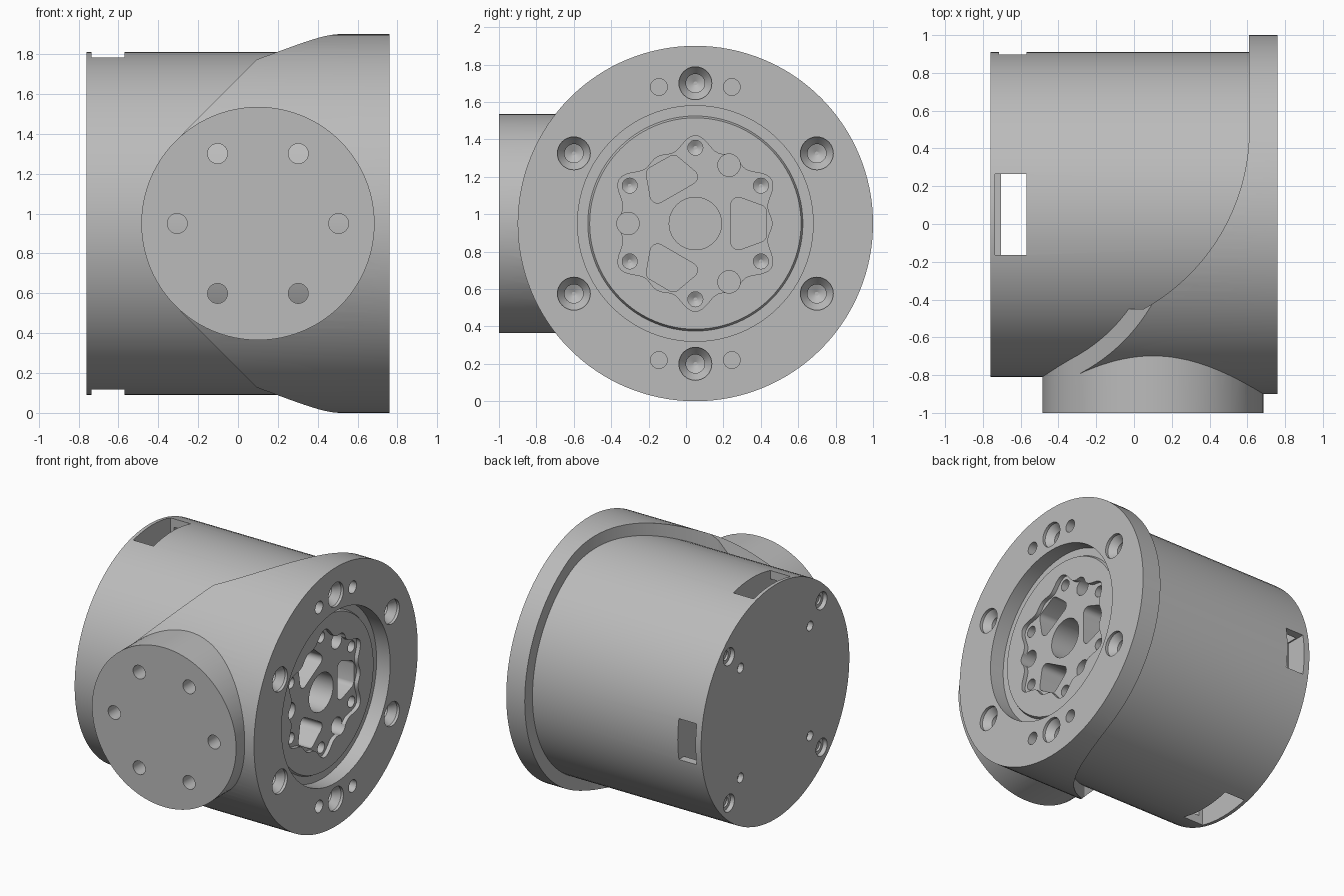
import bpy, bmesh
from math import sin, cos, pi, radians
from mathutils import Matrix

if "Cube" in bpy.data.objects:
    bpy.data.objects.remove(bpy.data.objects["Cube"])

CY, CZ = 0.05, 0.95      # main axis runs along x through here
TX = 0.1                 # x of the front port axis
R_BODY, R_RIM, R_PORT = 0.86, 0.95, 0.585

metal = bpy.data.materials.new("machined_grey")
metal.use_nodes = True
grey = (0.5, 0.5, 0.5, 1)
metal.diffuse_color = grey
metal.node_tree.nodes["Principled BSDF"].inputs["Base Color"].default_value = grey


def finish(name, bm):
    bmesh.ops.recalc_face_normals(bm, faces=bm.faces)
    me = bpy.data.meshes.new(name)
    bm.to_mesh(me)
    bm.free()
    me.materials.append(metal)
    ob = bpy.data.objects.new(name, me)
    bpy.context.collection.objects.link(ob)
    return ob


def lathe(bm, profile, y=CY, z=CZ, n=96, matrix=None):
    """Solid of revolution about x from (x, radius) points."""
    rings = [[bm.verts.new((x, y + r * cos(2 * pi * i / n), z + r * sin(2 * pi * i / n)))
              for i in range(n)] for x, r in profile]
    for a, b in zip(rings, rings[1:]):
        for i in range(n):
            j = (i + 1) % n
            bm.faces.new((a[i], a[j], b[j], b[i]))
    bm.faces.new(rings[0])
    bm.faces.new(rings[-1])
    if matrix:
        bmesh.ops.transform(bm, matrix=matrix, verts=[v for r in rings for v in r])


def prism(bm, pts, axis, lo, hi):
    """Extrude a 2D outline along the given axis."""
    place = {"x": lambda a, b, h: (h, a, b), "y": lambda a, b, h: (a, h, b),
             "z": lambda a, b, h: (a, b, h)}[axis]
    low = [bm.verts.new(place(a, b, lo)) for a, b in pts]
    high = [bm.verts.new(place(a, b, hi)) for a, b in pts]
    bm.faces.new(low)
    bm.faces.new(high)
    for i in range(len(pts)):
        j = (i + 1) % len(pts)
        bm.faces.new((low[i], low[j], high[j], high[i]))


def rect(a0, a1, b0, b1):
    return [(a0, b0), (a1, b0), (a1, b1), (a0, b1)]


def arc(cx, cy, r, start, end, n=24):
    return [(cx + r * cos(radians(start + (end - start) * i / n)),
             cy + r * sin(radians(start + (end - start) * i / n))) for i in range(n + 1)]


def polar(radius, deg):
    return CY + radius * cos(radians(deg)), CZ + radius * sin(radians(deg))


def boolean(targets, bm, op="DIFFERENCE"):
    tool = finish("cutter", bm)
    tool.hide_render = True
    for ob in targets:
        mod = ob.modifiers.new("cut", "BOOLEAN")
        mod.operation, mod.solver, mod.object = op, "EXACT", tool
        bpy.context.view_layer.objects.active = ob
        bpy.ops.object.modifier_apply(modifier=mod.name)
    bpy.data.objects.remove(tool)


# Main cylindrical housing
bm = bmesh.new()
lathe(bm, [(-0.76, R_BODY), (0.62, R_BODY)])
housing = finish("housing", bm)

# Hollow tail chamber
bm = bmesh.new()
lathe(bm, [(-0.705, 0.8), (-0.565, 0.8)])
boolean([housing], bm)

# Cable windows at top, bottom and back
bm = bmesh.new()
for lo, hi in ((1.62, 2), (-0.1, 0.28)):
    prism(bm, rect(-0.735, -0.57, CY - 0.215, CY + 0.215), "z", lo, hi)
prism(bm, rect(-0.715, -0.57, CZ - 0.15, CZ + 0.15), "y", 0.75, 1)
boolean([housing], bm)

# Tail plate screw and pin holes
bm = bmesh.new()
for k in range(4):
    y, z = polar(0.76, 45 + 90 * k)
    lathe(bm, [(-0.8, 0.07), (-0.73, 0.06), (-0.73, 0.035), (-0.715, 0.035)], y, z, 24)
    y, z = polar(0.57, 45 + 90 * k)
    lathe(bm, [(-0.8, 0.035), (-0.72, 0.035)], y, z, 24)
boolean([housing], bm)

# Flange and collar: a wide cylinder trimmed from above and from the front
bm = bmesh.new()
lathe(bm, [(-0.7, R_RIM), (0.76, R_RIM)], n=128)
flange = finish("flange_and_port", bm)
bm = bmesh.new()
prism(bm, [(1, 1.2), (0.61, 1.2)] + arc(-0.476, 0.5, 1.086, 0, -61, 40)
      + [(-0.8, -0.45), (-0.8, -1.2), (1, -1.2)], "z", -0.5, 2.5)
boolean([flange], bm, "INTERSECT")
bm = bmesh.new()
prism(bm, [(1, 2.128), (0.45, 2.128)] + arc(TX, CZ, R_PORT, 135, 225)
      + [(0.45, -0.228), (1, -0.228)], "y", -2, 2)
boolean([flange], bm, "INTERSECT")

# Round front port
turn = Matrix.Translation((TX, 0, CZ)) @ Matrix.Rotation(pi / 2, 4, "Z")
bm = bmesh.new()
lathe(bm, [(-1, R_PORT), (-0.4, R_PORT)], 0, 0, 96, turn)
boolean([flange], bm, "UNION")

# Port bolt holes, bottoming on the housing
bm = bmesh.new()
for k in range(6):
    a = radians(60 * k)
    lathe(bm, [(-1.1, 0.05), (-0.6, 0.05)], 0.405 * cos(a), 0.405 * sin(a), 24, turn)
boolean([flange], bm)

# Flange countersunk screws and dowel holes
bm = bmesh.new()
for k in range(6):
    y, z = polar(0.75, 30 + 60 * k)
    lathe(bm, [(0.8, 0.088), (0.74, 0.088), (0.69, 0.05), (0.65, 0.05), (0.63, 0.01)], y, z, 32)
for sy in (-1, 1):
    for sz in (-1, 1):
        lathe(bm, [(0.8, 0.045), (0.66, 0.045)], CY + sy * 0.195, CZ + sz * 0.73, 24)
boolean([flange], bm)

# Stepped bore around the output disc
bm = bmesh.new()
lathe(bm, [(0.8, 0.63), (0.65, 0.63), (0.65, 0.575), (0.67, 0.565)])
boolean([flange], bm)

# Scalloped recess
bm = bmesh.new()
outline = []
for i in range(144):
    t = 2.5 * i
    w = radians(6 * (t - 30))
    outline.append(polar(0.42 + 0.03 * cos(w) + 0.02 * cos(2 * w), t))
prism(bm, outline, "x", 0.64, 0.8)
boolean([flange], bm)

# Output disc: centre bore, screw holes, round holes and three pockets
bm = bmesh.new()
lathe(bm, [(0.8, 0.14), (0.2, 0.14)], n=48)
for k in range(6):
    y, z = polar(0.405, 30 + 60 * k)
    lathe(bm, [(0.8, 0.04), (0.56, 0.04), (0.54, 0.01)], y, z, 24)
half = arc(0.34, 0.06, 0.04, 0, 70, 6) + arc(0.23, 0.1, 0.04, 70, 180, 6)
pocket = half + [(a, -b) for a, b in reversed(half[1:])]
for k in range(3):
    y, z = polar(0.36, 60 + 120 * k)
    lathe(bm, [(0.8, 0.06), (0.5, 0.06)], y, z, 32)
    c, s = cos(radians(120 * k)), sin(radians(120 * k))
    prism(bm, [(CY + a * c - b * s, CZ + a * s + b * c) for a, b in pocket], "x", 0.45, 0.8)
boolean([flange, housing], bm)

# Smooth round walls, crisp edges
for ob in (housing, flange):
    bpy.ops.object.select_all(action="DESELECT")
    ob.select_set(True)
    bpy.context.view_layer.objects.active = ob
    bpy.ops.object.shade_smooth_by_angle(angle=radians(25))
